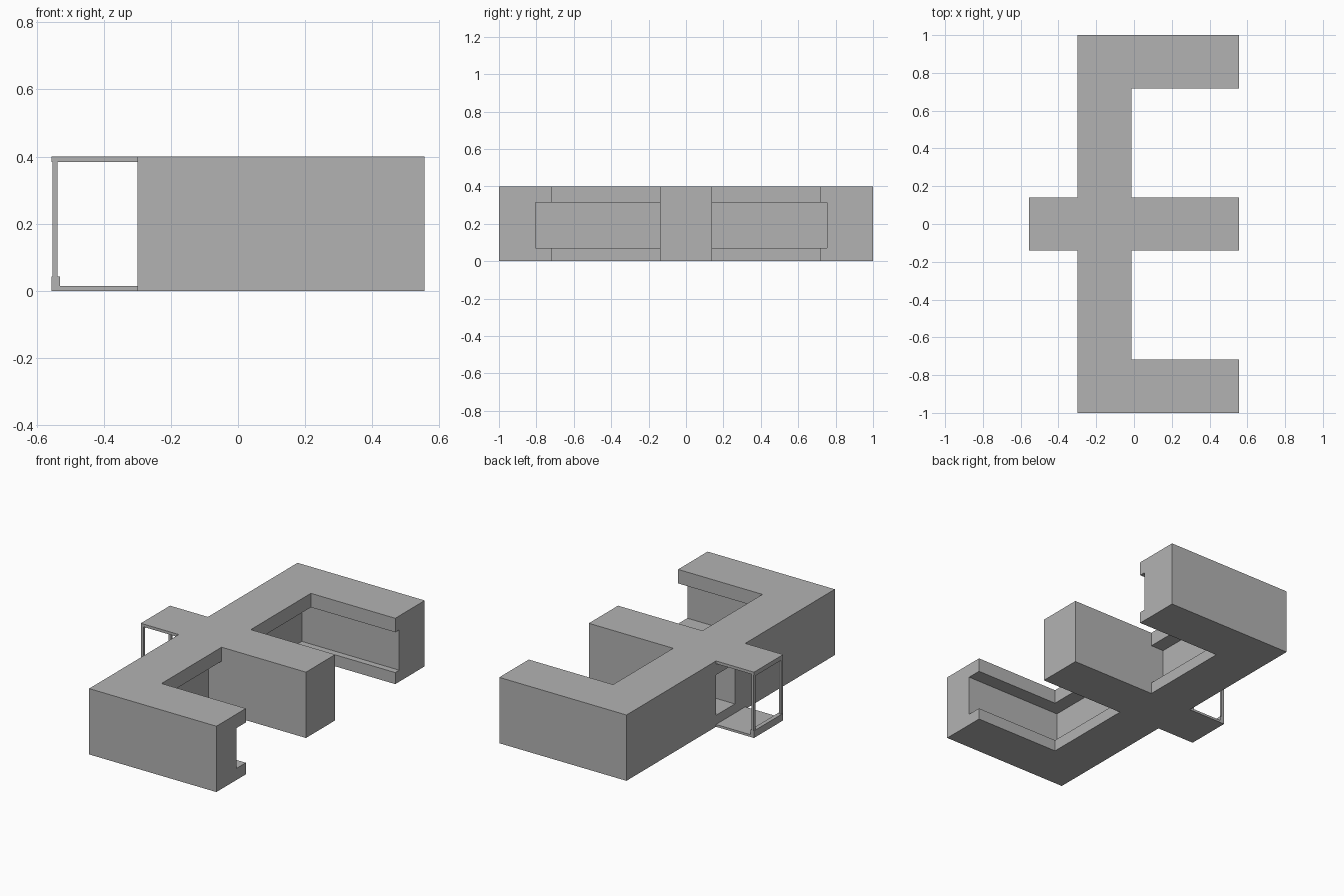
import bpy
import bmesh

cube = bpy.data.objects.get("Cube")
if cube:
    bpy.data.objects.remove(cube, do_unlink=True)

gray = bpy.data.materials.new("plain gray")
gray.use_nodes = True
gray.diffuse_color = (0.45, 0.45, 0.45, 1)
gray.node_tree.nodes["Principled BSDF"].inputs["Base Color"].default_value = (0.45, 0.45, 0.45, 1)


def prism(name, outline, z0, z1):
    """Extrude a flat outline from z0 up to z1."""
    bm = bmesh.new()
    face = bm.faces.new([bm.verts.new((x, y, z0)) for x, y in outline])
    top = bmesh.ops.extrude_face_region(bm, geom=[face])["geom"]
    verts = [v for v in top if isinstance(v, bmesh.types.BMVert)]
    bmesh.ops.translate(bm, vec=(0, 0, z1 - z0), verts=verts)
    bmesh.ops.recalc_face_normals(bm, faces=bm.faces)
    mesh = bpy.data.meshes.new(name)
    bm.to_mesh(mesh)
    bm.free()
    mesh.materials.append(gray)
    obj = bpy.data.objects.new(name, mesh)
    bpy.context.collection.objects.link(obj)
    return obj


def box(name, x0, x1, y0, y1, z0, z1):
    return prism(name, [(x0, y0), (x1, y0), (x1, y1), (x0, y1)], z0, z1)


def carve(target, cutter):
    """Cut a shape out of the target and discard the cutter."""
    cutter.hide_render = True
    mod = target.modifiers.new("carve", "BOOLEAN")
    mod.operation = "DIFFERENCE"
    mod.solver = "EXACT"
    mod.object = cutter
    bpy.context.view_layer.objects.active = target
    bpy.ops.object.modifier_apply(modifier=mod.name)
    bpy.data.objects.remove(cutter, do_unlink=True)


BACK, INNER, END = -0.30, -0.012, 0.555    # spine and wing x positions
MID, WING = 0.14, 0.717                    # middle wing and outer wing y positions
HEIGHT, SILL, HEAD = 0.40, 0.07, 0.315     # roof and window band heights

# Main building: three wings joined by a spine
half = [(END, MID), (INNER, MID), (INNER, WING), (END, WING), (END, 1), (BACK, 1)]
plan = half + [(x, -y) for x, y in reversed(half)]
building = prism("building", plan, 0, HEIGHT)

# Recessed bands around both courtyards, and the doorway niche
carve(building, box("back_band", -0.10, 0.7, MID, 0.755, SILL, HEAD))
carve(building, box("front_band", -0.10, 0.7, -0.805, -MID, SILL, HEAD))
carve(building, box("niche", -0.4, -0.16, -0.04, MID, SILL, HEAD))

# Entrance porch
box("porch_roof", -END, BACK, -MID, MID, 0.383, HEIGHT)
box("porch_floor", -END, BACK, -MID, MID, 0, 0.014)
box("porch_curb", -END, -0.53, -MID, MID, 0.014, 0.043)
box("porch_lintel", -0.553, -0.537, -MID, MID, 0.371, 0.383)
for side, y in (("right", -0.132), ("left", 0.132)):
    box("porch_post_" + side, -0.553, -0.537, y - 0.008, y + 0.008, 0.043, 0.383)
